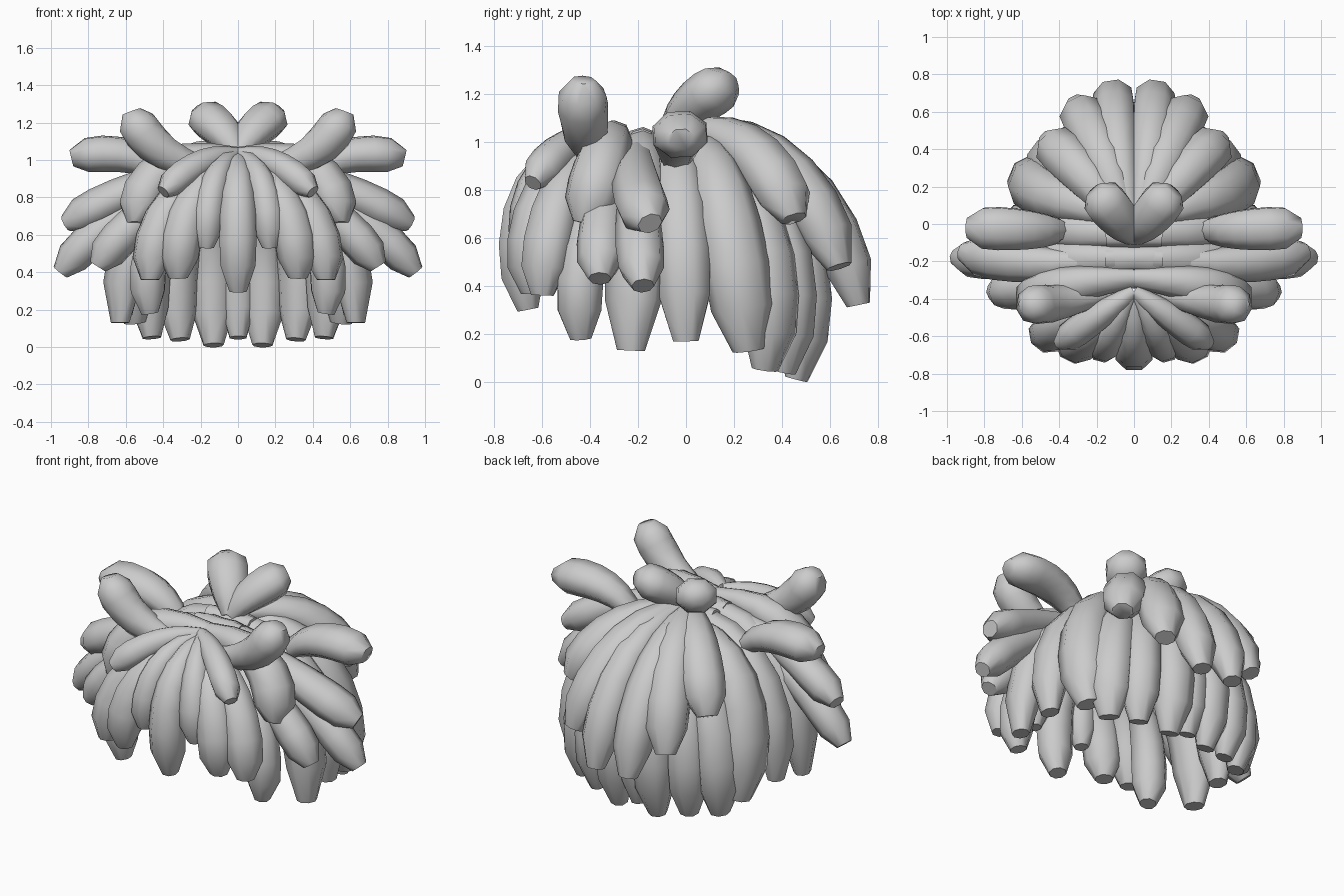
import bpy, bmesh, math
from mathutils import Vector

if "Cube" in bpy.data.objects:
    bpy.data.objects.remove(bpy.data.objects["Cube"], do_unlink=True)

hair = bpy.data.materials.new("hair_grey")
hair.use_nodes = True
hair.diffuse_color = (0.6, 0.6, 0.6, 1)
hair.node_tree.nodes["Principled BSDF"].inputs["Base Color"].default_value = (0.6, 0.6, 0.6, 1)

SIDES = 8
# position along the lock and share of its full radius: thin root, full blunt tip
PROFILE = [(0, .45), (.15, .62), (.3, .78), (.45, .9), (.6, .98), (.75, 1.02), (.88, .97), (1, .48)]
HEAD = Vector((0, 0, .35))


def lock(name, root, middle, tip, width, depth=None):
    """Sweep a rounded section along a bow through three points, mirrored when off centre."""
    depth = depth or width
    a, m, b = Vector(root), Vector(middle), Vector(tip)
    c = m * 2 - (a + b) / 2
    bm = bmesh.new()
    rings = []
    for t, share in PROFILE:
        p = a * (1 - t) ** 2 + c * 2 * t * (1 - t) + b * t * t
        tangent = ((c - a) * (1 - t) + (b - c) * t).normalized()
        side = tangent.cross(p - HEAD).normalized()
        out = side.cross(tangent)
        ring = []
        for i in range(SIDES):
            ang = math.tau * (i + .5) / SIDES
            ring.append(bm.verts.new(p + share * (side * width * math.cos(ang) + out * depth * math.sin(ang))))
        rings.append(ring)
    for r, s in zip(rings, rings[1:]):
        for i in range(SIDES):
            j = (i + 1) % SIDES
            bm.faces.new((r[i], r[j], s[j], s[i]))
    bm.faces.new(rings[0])
    bm.faces.new(rings[-1])
    bmesh.ops.recalc_face_normals(bm, faces=bm.faces)
    mesh = bpy.data.meshes.new(name)
    bm.to_mesh(mesh)
    bm.free()
    mesh.materials.append(hair)
    obj = bpy.data.objects.new(name, mesh)
    bpy.context.collection.objects.link(obj)
    bpy.ops.object.select_all(action='DESELECT')
    bpy.context.view_layer.objects.active = obj
    obj.select_set(True)
    bpy.ops.object.shade_smooth_by_angle(angle=math.radians(60))
    if abs(tip[0]) > .01:
        mirror = obj.modifiers.new("Mirror", 'MIRROR')
        mirror.use_mirror_merge = False


# Raised tufts on the crown, brow and sides
lock("crown_tuft", (0, -.07, 1.03), (.08, .03, 1.15), (.21, .18, 1.25), .12, .1)
lock("brow_tuft", (.12, -.37, .94), (.41, -.42, 1.05), (.57, -.43, 1.26), .105, .105)
lock("side_tuft", (.36, -.04, .88), (.58, -.03, 1.02), (.89, -.02, 1.01), .12, .1)

# Fringe over the forehead
lock("fringe_centre", (0, -.38, 1.0), (0, -.65, .78), (0, -.66, .3), .105, .1)
lock("fringe_inner", (.02, -.38, 1.02), (.13, -.6, .86), (.17, -.66, .53), .085)
lock("fringe_middle", (.02, -.38, 1.0), (.25, -.6, .76), (.32, -.64, .37), .11, .1)
lock("fringe_outer", (.03, -.36, .99), (.36, -.53, .76), (.47, -.6, .36), .11, .1)
lock("fringe_sweep", (0, -.36, 1.03), (.2, -.5, .98), (.4, -.64, .83), .08)

# Locks flaring out over the sides
lock("temple_lock", (0, -.29, 1.02), (.4, -.34, .95), (.54, -.42, .66), .12, .11)
lock("side_upper_lock", (.18, -.2, .98), (.57, -.21, .84), (.92, -.15, .66), .11, .095)
lock("side_outer_lock", (.25, -.2, .88), (.64, -.2, .69), (.95, -.18, .4), .1, .095)
lock("side_front_lock", (.15, -.28, .92), (.5, -.34, .71), (.75, -.36, .43), .1, .1)

# Long locks crossing the parting and hanging below the sides
lock("cheek_lock", (.15, -.25, .93), (.43, -.41, .62), (.47, -.44, .18), .1, .1)
lock("ear_front_lock", (-.15, -.19, 1.01), (.44, -.2, .81), (.63, -.23, .13), .125, .1)
lock("ear_lock", (-.15, -.07, 1.01), (.44, -.03, .81), (.61, 0, .17), .12, .1)
lock("ear_back_lock", (.08, .05, 1.0), (.47, .16, .74), (.55, .26, .13), .14, .12)

# Upper layer sweeping down the back
lock("back_upper_outer", (.02, -.02, 1.04), (.27, .26, .97), (.46, .45, .68), .125, .11)
lock("back_upper_middle", (.02, -.02, 1.05), (.18, .38, .92), (.31, .64, .48), .125, .11)
lock("back_upper_inner", (.02, -.02, 1.05), (.09, .46, .86), (.11, .72, .32), .115, .105)

# Lower layer hanging at the nape
lock("nape_centre", (0, .08, .98), (0, .44, .62), (0, .46, .05), .1, .09)
lock("nape_inner", (.03, .08, .98), (.12, .46, .62), (.13, .46, .01), .115, .1)
lock("nape_middle", (.05, .08, .98), (.28, .4, .62), (.31, .41, .04), .115, .1)
lock("nape_outer", (.1, .08, .98), (.41, .32, .62), (.46, .33, .05), .125, .1)
